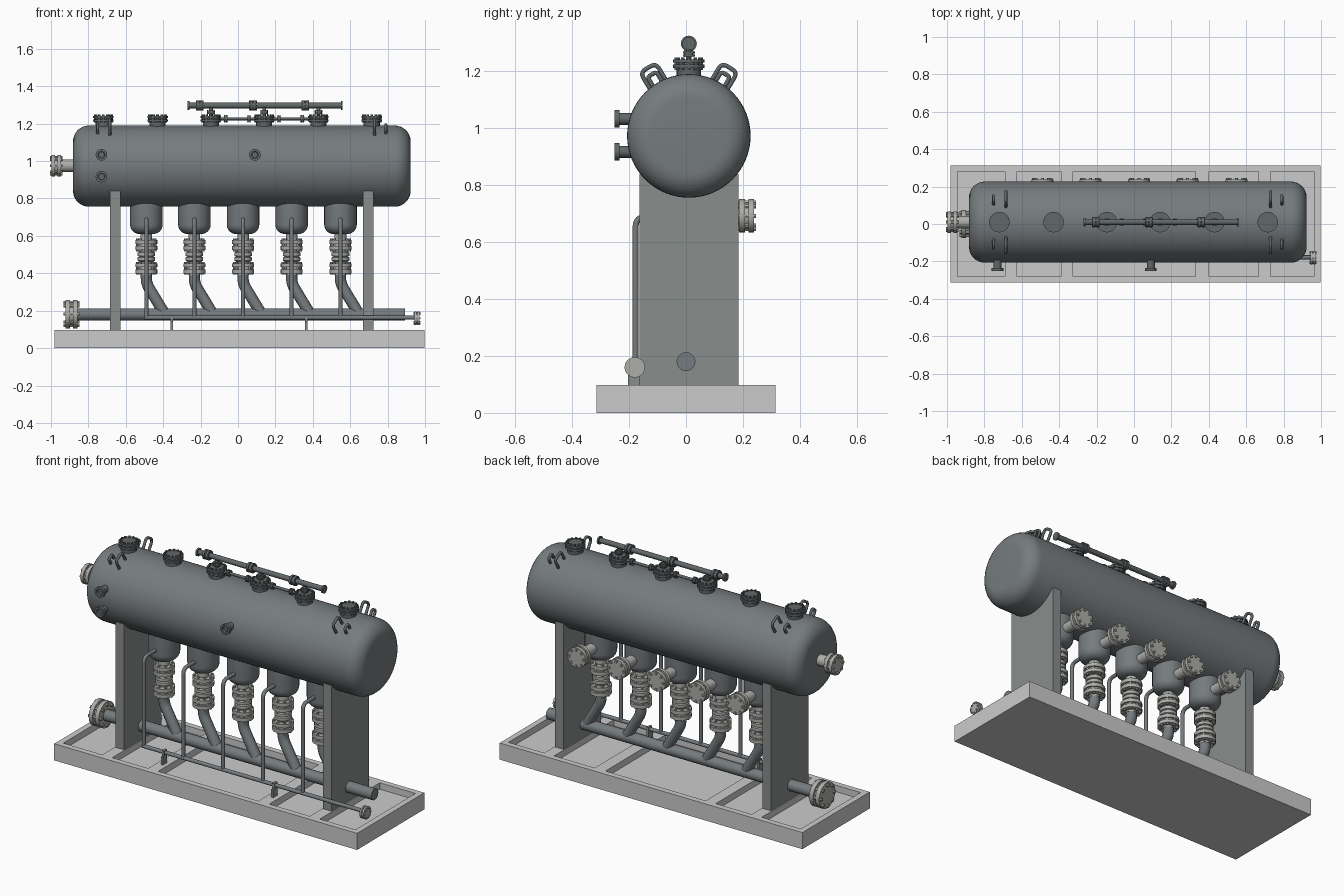
import bpy, bmesh, math
from mathutils import Vector, Matrix

cube = bpy.data.objects.get("Cube")
if cube:
    bpy.data.objects.remove(cube, do_unlink=True)


def material(name, rgb):
    m = bpy.data.materials.new(name)
    m.use_nodes = True
    m.diffuse_color = (*rgb, 1)
    m.node_tree.nodes["Principled BSDF"].inputs["Base Color"].default_value = (*rgb, 1)
    return m


SKID = material("light grey", (0.6, 0.6, 0.6))
LEG = material("leg grey", (0.25, 0.27, 0.265))
STEEL = material("steel grey", (0.18, 0.2, 0.21))
DARK = material("dark grey", (0.12, 0.135, 0.14))
PALE = material("pale flange grey", (0.42, 0.42, 0.4))

X, Y, Z = Vector((1, 0, 0)), Vector((0, 1, 0)), Vector((0, 0, 1))
AXIS_Y = 0.01          # tank centreline
TANK_Z, TANK_R = 0.973, 0.217


def finish(bm, name, mat, smooth=True):
    bmesh.ops.recalc_face_normals(bm, faces=bm.faces)
    mesh = bpy.data.meshes.new(name)
    bm.to_mesh(mesh)
    bm.free()
    mesh.materials.append(mat)
    ob = bpy.data.objects.new(name, mesh)
    bpy.context.collection.objects.link(ob)
    if smooth:
        bpy.ops.object.select_all(action='DESELECT')
        bpy.context.view_layer.objects.active = ob
        ob.select_set(True)
        bpy.ops.object.shade_smooth_by_angle(angle=math.radians(35))
    return ob


def box(bm, lo, hi):
    lo, hi = Vector(lo), Vector(hi)
    size = Matrix.Diagonal((*(hi - lo), 1))
    bmesh.ops.create_cube(bm, size=1, matrix=Matrix.Translation((lo + hi) / 2) @ size)


def lathe(bm, profile, origin, axis, n=24):
    """Revolve (radius, distance) pairs about an axis and cap both ends."""
    turn = Matrix.Translation(origin) @ axis.to_track_quat('Z', 'Y').to_matrix().to_4x4()
    rings = []
    for r, h in profile:
        rings.append([bm.verts.new(turn @ Vector((r * math.cos(a), r * math.sin(a), h)))
                      for a in (math.tau * i / n for i in range(n))])
    for a, b in zip(rings, rings[1:]):
        for i in range(n):
            j = (i + 1) % n
            bm.faces.new((a[i], a[j], b[j], b[i]))
    bm.faces.new(rings[0])
    bm.faces.new(rings[-1])


def rod(bm, origin, axis, r, a, b, n=20):
    lathe(bm, [(r, a), (r, b)], Vector(origin), axis, n)


def flange(bm, origin, axis, r, length, bolts=8):
    """Bolted pair of discs with a waist between them."""
    origin = Vector(origin)
    t = length * 0.38
    rod(bm, origin, axis, r, 0, t)
    rod(bm, origin, axis, r * 0.8, t, length - t)
    rod(bm, origin, axis, r, length - t, length)
    q = axis.to_track_quat('Z', 'Y')
    for i in range(bolts):
        a = math.tau * i / bolts
        p = origin + q @ Vector((math.cos(a), math.sin(a), 0)) * r * 0.8
        rod(bm, p, axis, r * 0.13, -r * 0.13, length + r * 0.13, 6)


def pipe(name, points, r, mat, bend=0.0):
    """Round pipe along a path with rounded corners."""
    pts = [Vector(p) for p in points]
    path = [pts[0]]
    for a, p, b in zip(pts, pts[1:], pts[2:]):
        s, e = p + (a - p).normalized() * bend, p + (b - p).normalized() * bend
        for k in range(7):
            t = k / 6
            path.append(s * (1 - t) ** 2 + p * 2 * t * (1 - t) + e * t * t)
    path.append(pts[-1])
    cu = bpy.data.curves.new(name, 'CURVE')
    cu.dimensions = '3D'
    cu.bevel_depth, cu.bevel_resolution, cu.use_fill_caps = r, 3, True
    sp = cu.splines.new('POLY')
    sp.points.add(len(path) - 1)
    for q, p in zip(sp.points, path):
        q.co = (*p, 1)
    cu.materials.append(mat)
    bpy.context.collection.objects.link(bpy.data.objects.new(name, cu))


# Skid with five shallow trays
bm = bmesh.new()
box(bm, (-0.98, -0.314, 0), (0.997, 0.314, 0.098))
skid = finish(bm, "skid_base", SKID, False)
bm = bmesh.new()
for x0, x1 in ((-0.945, -0.69), (-0.625, -0.39), (-0.325, 0.33), (0.4, 0.665), (0.73, 0.963)):
    box(bm, (x0, -0.28, 0.06), (x1, 0.28, 0.2))
cutter = finish(bm, "tray_cutter", SKID, False)
cutter.hide_render = True
mod = skid.modifiers.new("trays", 'BOOLEAN')
mod.operation, mod.object, mod.solver = 'DIFFERENCE', cutter, 'EXACT'
bpy.context.view_layer.objects.active = skid
bpy.ops.object.modifier_apply(modifier=mod.name)
bpy.data.objects.remove(cutter, do_unlink=True)

# Support legs
for name, x in (("right_leg", -0.657), ("left_leg", 0.697)):
    bm = bmesh.new()
    box(bm, (x - 0.028, -0.163, 0.09), (x + 0.028, 0.185, 0.84))
    finish(bm, name, LEG, False)

# Tank with rounded ends
corner = 0.085
ends = [(TANK_R - corner + corner * math.sin(a), corner - corner * math.cos(a))
        for a in (math.pi / 2 * k / 8 for k in range(9))]
length = 1.805
profile = ends + [(r, length - h) for r, h in reversed(ends)]
bm = bmesh.new()
lathe(bm, profile, Vector((-0.882, AXIS_Y, TANK_Z)), X, 64)
finish(bm, "tank", STEEL)

# Nozzle on the tank end
bm = bmesh.new()
rod(bm, (-0.95, AXIS_Y, 0.975), X, 0.033, 0, 0.1)
flange(bm, (-0.997, AXIS_Y, 0.975), X, 0.058, 0.05)
finish(bm, "end_nozzle", PALE)

# Small front nozzles
bm = bmesh.new()
for x, z in ((-0.73, 1.033), (-0.73, 0.917), (0.09, 1.033)):
    lathe(bm, [(0.016, 0.012), (0.018, 0), (0.031, 0), (0.031, 0.017), (0.021, 0.017), (0.021, 0.08)],
          Vector((x, -0.251, z)), Y)
finish(bm, "front_nozzles", DARK)

# Top manholes
TOPS = (-0.72, -0.43, -0.145, 0.14, 0.43, 0.715)
bm = bmesh.new()
for x in TOPS:
    rod(bm, (x, AXIS_Y, 0), Z, 0.043, 1.16, 1.22)
    flange(bm, (x, AXIS_Y, 1.212), Z, 0.055, 0.03, 12)
finish(bm, "top_manholes", DARK)

# Overhead pipe, its risers and the links between manholes
bm = bmesh.new()
rod(bm, (0, AXIS_Y, 1.297), X, 0.015, -0.27, 0.56)
for x in (-0.27, 0.55):
    rod(bm, (x, AXIS_Y, 1.297), X, 0.023, 0, 0.01)
for x in (-0.205, 0.08, 0.36):
    flange(bm, (x - 0.017, AXIS_Y, 1.297), X, 0.028, 0.034)
for x in TOPS[2:5]:
    rod(bm, (x, AXIS_Y, 0), Z, 0.01, 1.24, 1.295)
    flange(bm, (x, AXIS_Y, 1.252), Z, 0.021, 0.018, 6)
for x in TOPS[2:4]:
    rod(bm, (x, AXIS_Y, 1.226), X, 0.008, 0.04, 0.26)
    for dx in (0.07, 0.195):
        flange(bm, (x + dx, AXIS_Y, 1.226), X, 0.019, 0.018, 6)
finish(bm, "overhead_pipe", DARK)

# Lifting handles, large and small, at both tank ends
for x, wide, tall in ((-0.685, 0.032, 0.062), (-0.75, 0.018, 0.035),
                      (0.73, 0.032, 0.062), (0.79, 0.018, 0.035)):
    for side in (-1, 1):
        out = Vector((0, side * math.sin(0.54), math.cos(0.54)))
        along = X.cross(out)
        foot = Vector((x, AXIS_Y, TANK_Z)) + out * (TANK_R - 0.012)
        top = out * (tall + 0.012)
        pipe("lifting_handle", [foot - along * wide, foot - along * wide + top,
                                foot + along * wide + top, foot + along * wide],
             0.008, DARK, wide * 0.7)

# Five drain pots, each with valve stack, rear nozzle, drain elbow and front tube
for x in (-0.49, -0.233, 0.027, 0.287, 0.548):
    c = Vector((x, AXIS_Y, 0))
    bm = bmesh.new()
    bowl = [(0.037 + 0.05 * math.cos(a), 0.66 - 0.05 * math.sin(a))
            for a in (math.pi / 2 * k / 6 for k in range(7))]
    lathe(bm, [(0.087, 0.81)] + bowl, c, Z, 32)
    finish(bm, "drain_pot", STEEL)

    bm = bmesh.new()
    rod(bm, c, Z, 0.031, 0.39, 0.62)
    flange(bm, c + Z * 0.525, Z, 0.059, 0.053)
    flange(bm, c + Z * 0.4, Z, 0.059, 0.053)
    lathe(bm, [(0.035, 0.46), (0.047, 0.468), (0.047, 0.485), (0.036, 0.489),
               (0.047, 0.493), (0.047, 0.51), (0.035, 0.518)], c, Z)
    finish(bm, "drain_valve", PALE)

    bm = bmesh.new()
    rod(bm, (x, 0.06, 0.692), Y, 0.03, 0, 0.14)
    flange(bm, (x, 0.187, 0.692), Y, 0.059, 0.052)
    finish(bm, "rear_nozzle", PALE)

    pipe("drain_elbow", [c + Z * 0.41, c + Z * 0.345, (x + 0.1, 0, 0.18)], 0.03, STEEL, 0.03)
    pipe("front_tube", [(x, -0.05, 0.688), (x, -0.177, 0.688), (x, -0.177, 0.165)],
         0.011, STEEL, 0.035)

# Lower header and its end flange
bm = bmesh.new()
rod(bm, (0, 0, 0.18), X, 0.033, -0.88, 0.893)
finish(bm, "drain_header", STEEL)
bm = bmesh.new()
flange(bm, (-0.922, 0, 0.182), X, 0.076, 0.065)
finish(bm, "header_flange", PALE)

# Front collecting pipe with end flange and clips
bm = bmesh.new()
rod(bm, (0, -0.178, 0.163), X, 0.011, -0.5, 0.95)
finish(bm, "collecting_pipe", STEEL)
bm = bmesh.new()
flange(bm, (0.943, -0.18, 0.16), X, 0.036, 0.028)
finish(bm, "collecting_flange", PALE)
bm = bmesh.new()
for x in (-0.355, 0.365):
    box(bm, (x - 0.007, -0.203, 0.055), (x + 0.007, -0.163, 0.145))
    box(bm, (x - 0.007, -0.193, 0.145), (x + 0.007, -0.163, 0.178))
finish(bm, "pipe_clips", LEG, False)
